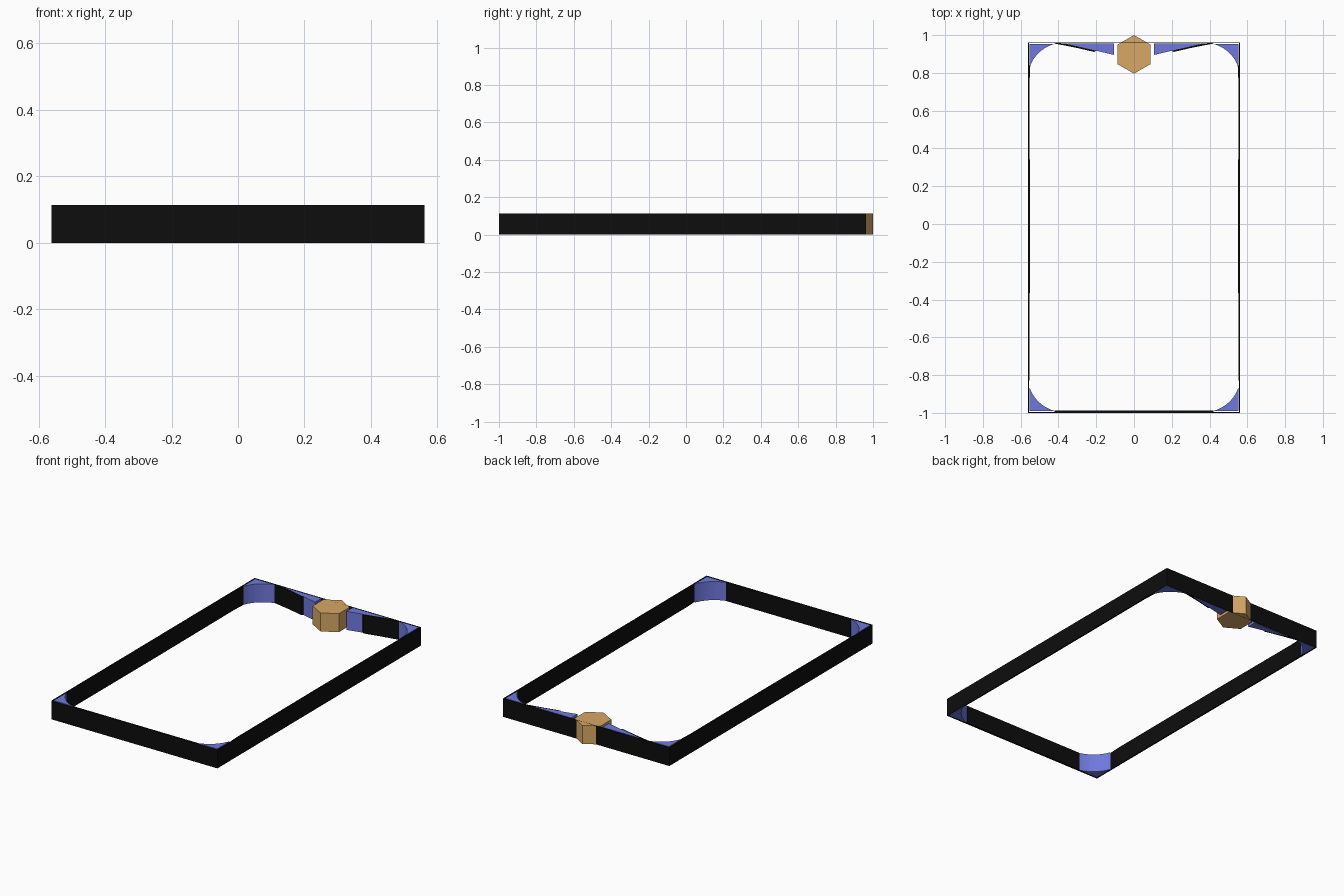
import bpy, bmesh, math

if "Cube" in bpy.data.objects:
    bpy.data.objects.remove(bpy.data.objects["Cube"])

H = 0.113                      # height of every part
X, Y0, Y1 = 0.561, -1.0, 0.962  # outer outline


def material(name, rgb):
    m = bpy.data.materials.new(name)
    m.diffuse_color = (*rgb, 1)
    m.use_nodes = True
    m.node_tree.nodes["Principled BSDF"].inputs["Base Color"].default_value = m.diffuse_color
    return m


BLACK = material("black", (0.004, 0.004, 0.004))
BLUE = material("blue", (0.16, 0.19, 0.72))
TAN = material("tan", (0.68, 0.39, 0.13))


def prism(name, pts, mat, z0=0.0, z1=H):
    """Extrude a plan outline straight up."""
    bm = bmesh.new()
    face = bm.faces.new([bm.verts.new((x, y, z0)) for x, y in pts])
    new = bmesh.ops.extrude_face_region(bm, geom=[face])["geom"]
    bmesh.ops.translate(bm, vec=(0, 0, z1 - z0),
                        verts=[v for v in new if isinstance(v, bmesh.types.BMVert)])
    bmesh.ops.recalc_face_normals(bm, faces=bm.faces)
    me = bpy.data.meshes.new(name)
    bm.to_mesh(me)
    bm.free()
    me.materials.append(mat)
    ob = bpy.data.objects.new(name, me)
    bpy.context.collection.objects.link(ob)
    return ob


def box(name, x0, x1, y0, y1, mat):
    return prism(name, [(x0, y0), (x1, y0), (x1, y1), (x0, y1)], mat)


def corner(name, cx, cy, sx, sy):
    """Corner filler with a hollow, curved inner face."""
    a, b, n, sag = 0.132, 0.122, 10, 0.022
    pts = [(0, 0)]
    for i in range(n + 1):
        t = i / n
        s = 4 * sag * t * (1 - t) * 0.7071
        pts.append((a * (1 - t) - s, b * t - s))
    return prism(name, [(cx + sx * x, cy + sy * y) for x, y in pts], BLUE)


# Thin outer shell, open in the middle
T = 0.004
box("front_wall", -X, X, Y0, Y0 + T, BLACK)
box("back_wall", -X, X, Y1 - T, Y1, BLACK)
# Front lining strip
box("front_lining", -0.42, 0.42, Y0 + T, Y0 + 0.012, BLACK)

for s, side in ((-1, "left"), (1, "right")):
    # Side walls and their slightly bowed linings
    box(side + "_wall", s * X, s * (X - T), Y0 + T, Y1 - T, BLACK)
    prism(side + "_lining", [(s * (X - T), -0.87), (s * (X - 0.008), -0.8),
                             (s * (X - 0.01), 0.0), (s * (X - 0.008), 0.75),
                             (s * (X - 0.012), 0.84), (s * (X - T), 0.84)], BLACK)
    # Corner fillers
    corner(side + "_front_corner", s * (X - 0.009), Y0 + 0.01, -s, 1)
    corner(side + "_back_corner", s * (X - 0.009), Y1 - 0.008, -s, -1)
    # Tapered wedge beside the hexagonal block
    prism(side + "_wedge", [(s * 0.105, 0.955), (s * 0.105, 0.895),
                            (s * 0.19, 0.915), (s * 0.35, 0.952), (s * 0.35, 0.955)], BLUE)
    # Dark lining over the thin end of the wedge
    prism(side + "_wedge_lining", [(s * 0.20, 0.917), (s * 0.21, 0.911),
                                   (s * 0.31, 0.934), (s * 0.42, 0.955),
                                   (s * 0.42, 0.958), (s * 0.36, 0.956)], BLACK)

# Hexagonal block set into the back wall
R = 0.102
prism("hexagon_block", [(R * math.cos(math.radians(30 + 60 * i)),
                         1.0 - R + R * math.sin(math.radians(30 + 60 * i)))
                        for i in range(6)], TAN)
